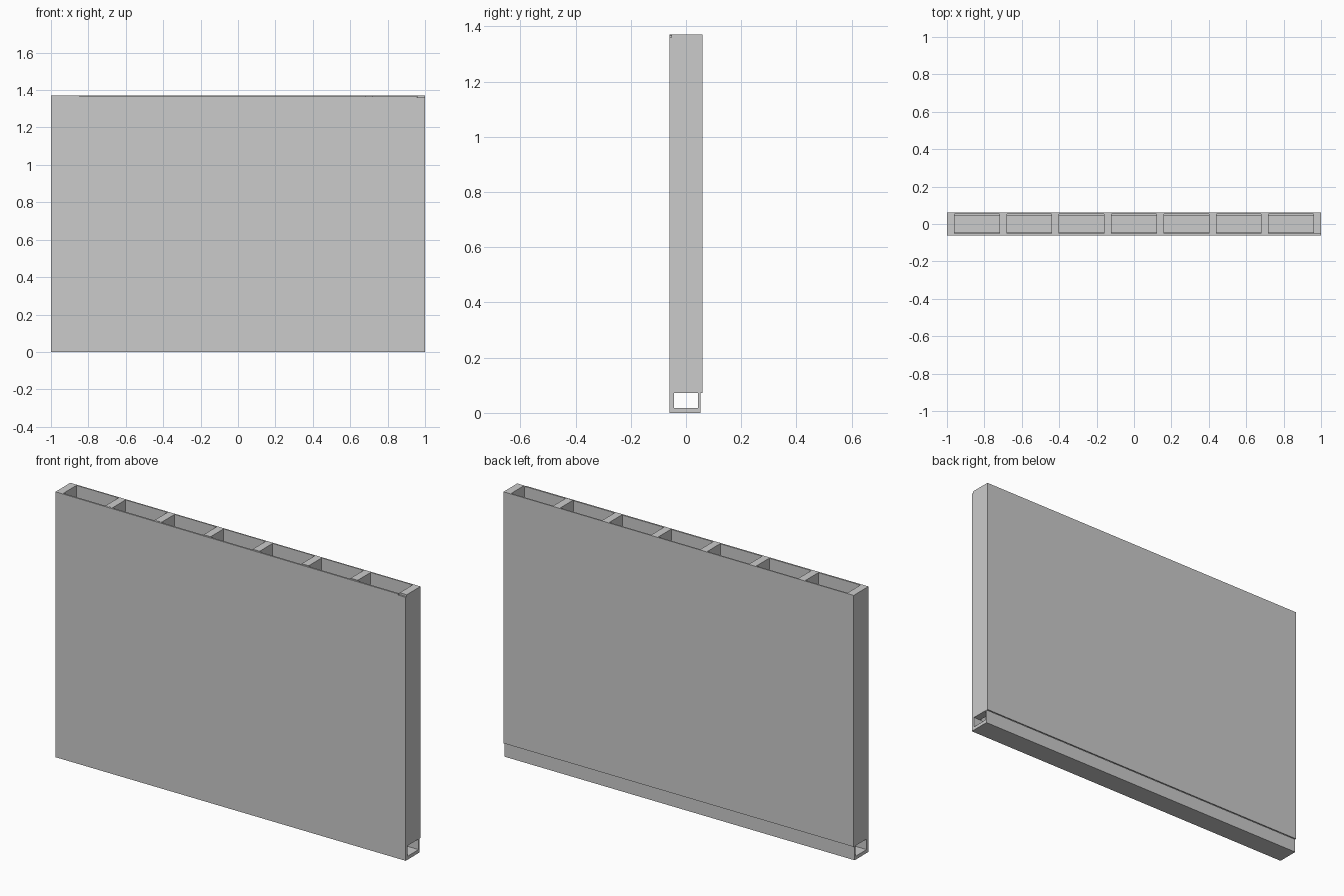
import bpy, bmesh

if "Cube" in bpy.data.objects:
    bpy.data.objects.remove(bpy.data.objects["Cube"])

H = 1.37          # overall height
BASE_H = 0.072    # height of the floor channel
FRONT, BACK = -0.0605, 0.0605
IN_F, IN_B = -0.052, 0.054


def prism(name, pts, to3d, vec):
    """Extrude a flat outline along vec."""
    bm = bmesh.new()
    face = bm.faces.new([bm.verts.new(to3d(a, b)) for a, b in pts])
    ext = bmesh.ops.extrude_face_region(bm, geom=[face])
    bmesh.ops.translate(bm, vec=vec,
                        verts=[v for v in ext["geom"] if isinstance(v, bmesh.types.BMVert)])
    bmesh.ops.recalc_face_normals(bm, faces=bm.faces)
    me = bpy.data.meshes.new(name)
    bm.to_mesh(me)
    bm.free()
    ob = bpy.data.objects.new(name, me)
    bpy.context.collection.objects.link(ob)
    return ob


def box(name, x0, x1, y0, y1, z0, z1):
    return prism(name, [(x0, y0), (x1, y0), (x1, y1), (x0, y1)],
                 lambda x, y: (x, y, z0), (0, 0, z1 - z0))


# front sheet: reaches the floor, small notch at the top right corner
prism("front_sheet",
      [(-1, 0), (1, 0), (1, 1.36), (0.957, 1.36), (0.957, 1.366), (-1, H)],
      lambda x, z: (x, FRONT, z), (0, IN_F - FRONT, 0))

# back sheet: stops above the floor channel
box("back_sheet", -1, 1, IN_B, BACK, BASE_H, H)

# floor channel: U-shaped profile along the full length
prism("floor_channel",
      [(IN_F, 0), (0.053, 0), (0.053, BASE_H), (0.044, BASE_H),
       (0.044, 0.018), (-0.044, 0.018), (-0.044, BASE_H), (IN_F, BASE_H)],
      lambda y, z: (-1, y, z), (2, 0, 0))

# eight evenly spaced studs between the sheets
for i in range(8):
    x = -1 + 0.28 * i
    box(f"stud_{i + 1}", x, x + 0.04, IN_F, IN_B, BASE_H, H)
